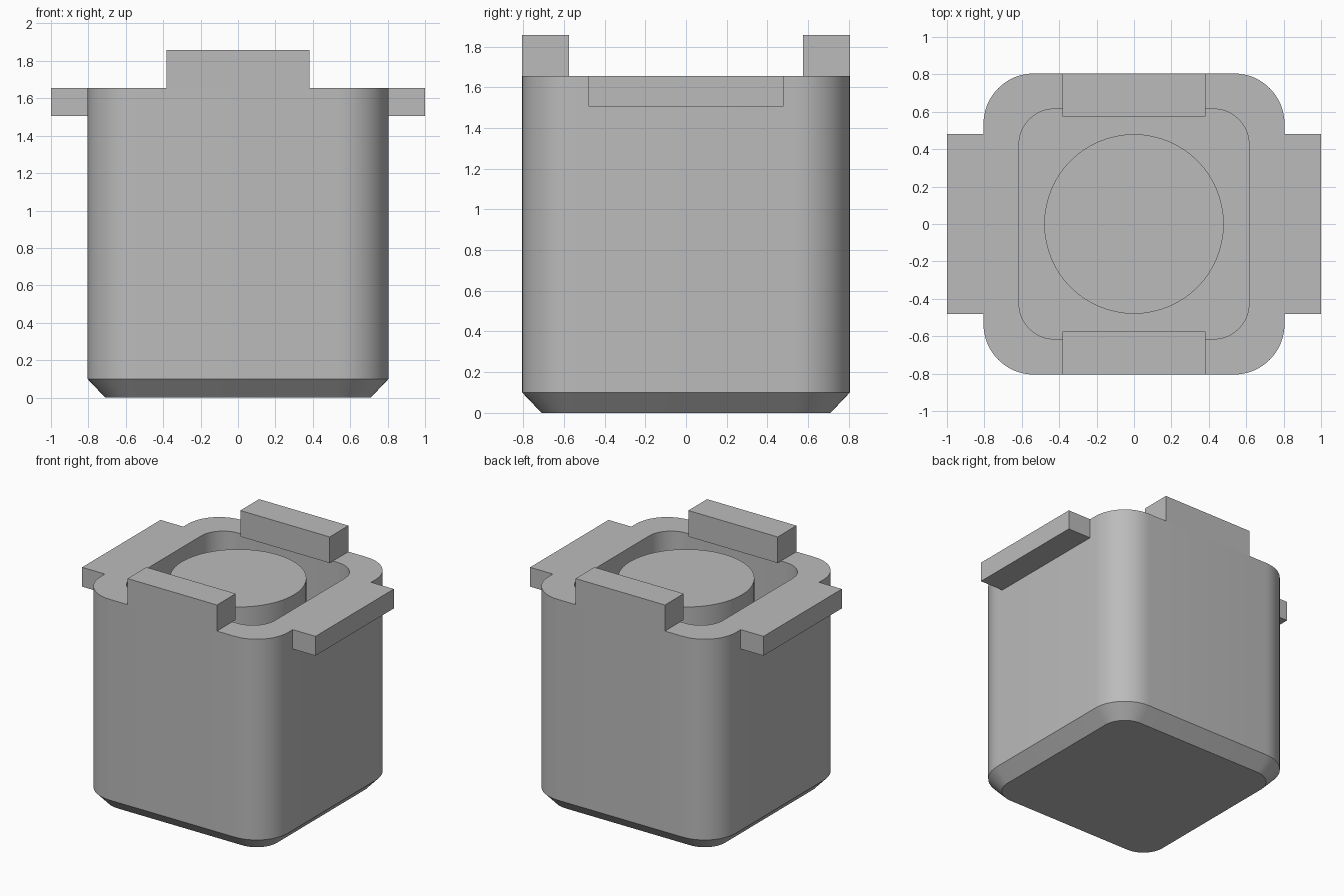
import bpy, bmesh, math

cube = bpy.data.objects.get("Cube")
if cube:
    bpy.data.objects.remove(cube, do_unlink=True)

HALF, RIM, FLOOR = 0.805, 1.655, 0.2

grey = bpy.data.materials.new("plain grey")
grey.use_nodes = True
colour = (0.5, 0.5, 0.5, 1)
grey.diffuse_color = colour
grey.node_tree.nodes["Principled BSDF"].inputs["Base Color"].default_value = colour


def finish(name, bm, smooth=False):
    bmesh.ops.recalc_face_normals(bm, faces=bm.faces)
    mesh = bpy.data.meshes.new(name)
    bm.to_mesh(mesh)
    bm.free()
    mesh.materials.append(grey)
    obj = bpy.data.objects.new(name, mesh)
    bpy.context.collection.objects.link(obj)
    if smooth:
        bpy.ops.object.select_all(action='DESELECT')
        obj.select_set(True)
        bpy.context.view_layer.objects.active = obj
        bpy.ops.object.shade_smooth_by_angle(angle=math.radians(30))
    return obj


def rounded_ring(bm, half, radius, z, steps=12):
    ring = []
    for corner in range(4):
        mid = math.radians(45 + 90 * corner)
        cx = math.copysign(half - radius, math.cos(mid))
        cy = math.copysign(half - radius, math.sin(mid))
        for i in range(steps + 1):
            a = math.pi / 2 * (corner + i / steps)
            ring.append(bm.verts.new((cx + radius * math.cos(a),
                                      cy + radius * math.sin(a), z)))
    return ring


def box(name, x0, x1, y0, y1, z0, z1):
    bm = bmesh.new()
    bmesh.ops.create_cube(bm, size=1)
    for v in bm.verts:
        v.co = (x1 if v.co.x > 0 else x0,
                y1 if v.co.y > 0 else y0,
                z1 if v.co.z > 0 else z0)
    return finish(name, bm)


# Hollow rounded body with a chamfered foot
bm = bmesh.new()
rings = [rounded_ring(bm, *r) for r in (
    (HALF - 0.095, 0.175, 0), (HALF, 0.27, 0.1), (HALF, 0.27, RIM),
    (0.615, 0.19, RIM), (0.615, 0.19, FLOOR))]
for low, high in zip(rings, rings[1:]):
    n = len(low)
    for i in range(n):
        j = (i + 1) % n
        bm.faces.new((low[i], low[j], high[j], high[i]))
bm.faces.new(rings[0])
bm.faces.new(rings[-1])
finish("body", bm, smooth=True)

# Round post rising from the floor to the rim
bm = bmesh.new()
bmesh.ops.create_cone(bm, cap_ends=True, segments=64, radius1=0.48,
                      radius2=0.48, depth=RIM - FLOOR)
bmesh.ops.translate(bm, verts=bm.verts, vec=(0, 0, (RIM + FLOOR) / 2))
finish("centre_post", bm, smooth=True)

# Side handles and raised blocks on the rim
for side, s in (("left", 1), ("right", -1)):
    xs = sorted((s * HALF, s))
    box(side + "_handle", *xs, -0.48, 0.48, 1.505, RIM)
for side, s in (("front", -1), ("back", 1)):
    ys = sorted((s * 0.575, s * HALF))
    box(side + "_rim_block", -0.383, 0.383, *ys, RIM, 1.857)
